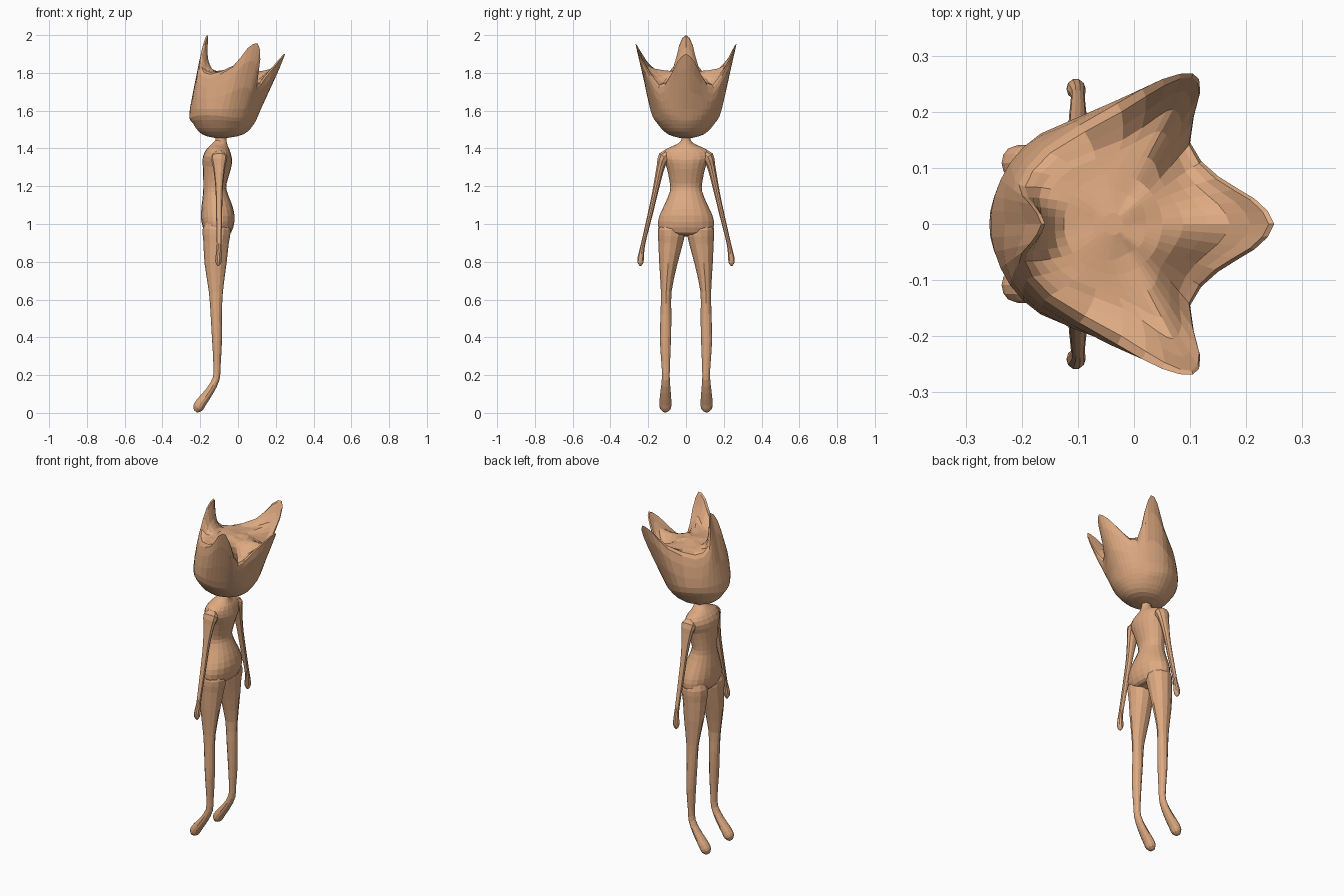
import bpy, math
from mathutils import Vector

skin = bpy.data.materials.new("skin")
skin.diffuse_color = (0.73, 0.40, 0.22, 1)


def spline(pts, n, closed=False):
    """Catmull-Rom curve through tuples of any length, n steps per span."""
    c, out = len(pts), []
    get = lambda i: pts[i % c] if closed else pts[min(max(i, 0), c - 1)]
    for i in range(c if closed else c - 1):
        a, b, d, e = (get(i + k) for k in (-1, 0, 1, 2))
        for s in range(n):
            t = s / n
            out.append(tuple(0.5 * (2 * q + (r - p) * t + (2 * p - 5 * q + 4 * r - w) * t * t
                                    + (3 * q - p - 3 * r + w) * t ** 3)
                             for p, q, r, w in zip(a, b, d, e)))
    if not closed:
        out.append(tuple(pts[-1]))
    return out


def loft(name, rings, mirror=False):
    """Skin closed rings with quads and cap both ends."""
    n = len(rings[0])
    verts = [tuple(p) for r in rings for p in r]
    faces = [(k * n + i, k * n + (i + 1) % n, (k + 1) * n + (i + 1) % n, (k + 1) * n + i)
             for k in range(len(rings) - 1) for i in range(n)]
    faces += [tuple(reversed(range(n))), tuple(range(len(verts) - n, len(verts)))]
    me = bpy.data.meshes.new(name)
    me.from_pydata(verts, [], faces)
    me.materials.append(skin)
    ob = bpy.data.objects.new(name, me)
    bpy.context.collection.objects.link(ob)
    if mirror:
        m = ob.modifiers.new("mirror", 'MIRROR')
        m.use_axis = (False, True, False)
    bpy.context.view_layer.objects.active = ob
    ob.select_set(True)
    bpy.ops.object.mode_set(mode='EDIT')
    bpy.ops.mesh.select_all(action='SELECT')
    bpy.ops.mesh.normals_make_consistent(inside=False)
    bpy.ops.object.mode_set(mode='OBJECT')
    ob.select_set(False)
    return ob


def tube(name, sections, sides, mirror=False):
    """Limb through sections (x, y, z, radius_x, radius_y)."""
    pts = spline(sections, 2)
    rings = []
    for i, p in enumerate(pts):
        t = Vector(pts[min(i + 1, len(pts) - 1)][:3]) - Vector(pts[max(i - 1, 0)][:3])
        v = t.cross(Vector((1, 0, 0))).normalized()
        u = v.cross(t).normalized()
        rx, ry = max(p[3], 0.003), max(p[4], 0.003)
        rings.append([Vector(p[:3]) + u * rx * math.cos(a) + v * ry * math.sin(a)
                      for a in (2 * math.pi * k / sides for k in range(sides))])
    return loft(name, rings, mirror)


# Torso with neck
tube("torso", [
    (-0.09, 0, 1.48, 0.026, 0.024), (-0.09, 0, 1.44, 0.03, 0.026),
    (-0.095, 0, 1.415, 0.045, 0.06), (-0.10, 0, 1.39, 0.062, 0.115),
    (-0.108, 0, 1.35, 0.078, 0.125), (-0.112, 0, 1.30, 0.075, 0.103),
    (-0.122, 0, 1.22, 0.062, 0.086), (-0.122, 0, 1.17, 0.063, 0.086),
    (-0.114, 0, 1.10, 0.08, 0.115), (-0.107, 0, 1.04, 0.089, 0.142),
    (-0.108, 0, 0.99, 0.083, 0.148), (-0.115, 0, 0.955, 0.066, 0.125),
    (-0.115, 0, 0.935, 0.02, 0.04)], 20)

# Legs with feet
tube("legs", [
    (-0.112, 0.078, 1.03, 0.05, 0.05), (-0.113, 0.077, 0.97, 0.074, 0.072),
    (-0.116, 0.082, 0.90, 0.067, 0.065), (-0.119, 0.094, 0.79, 0.058, 0.048),
    (-0.117, 0.105, 0.64, 0.037, 0.028), (-0.115, 0.106, 0.52, 0.030, 0.029),
    (-0.111, 0.109, 0.38, 0.026, 0.029), (-0.111, 0.107, 0.25, 0.019, 0.022),
    (-0.116, 0.107, 0.18, 0.019, 0.021), (-0.150, 0.108, 0.115, 0.022, 0.027),
    (-0.195, 0.109, 0.055, 0.028, 0.032), (-0.213, 0.109, 0.025, 0.027, 0.029),
    (-0.225, 0.109, 0.008, 0.010, 0.012)], 12, True)

# Arms with hands
tube("arms", [
    (-0.10, 0.09, 1.375, 0.02, 0.02), (-0.10, 0.115, 1.355, 0.044, 0.034),
    (-0.10, 0.132, 1.31, 0.034, 0.024), (-0.10, 0.148, 1.24, 0.024, 0.019),
    (-0.10, 0.165, 1.16, 0.018, 0.016), (-0.10, 0.190, 1.05, 0.016, 0.014),
    (-0.10, 0.219, 0.93, 0.013, 0.012), (-0.10, 0.232, 0.87, 0.013, 0.013),
    (-0.103, 0.240, 0.82, 0.017, 0.018), (-0.104, 0.241, 0.795, 0.015, 0.016),
    (-0.104, 0.241, 0.779, 0.005, 0.005)], 10, True)

# Head: columns from front to back (angle, spike rim xyz, inner slope xyz)
columns = [
    (0, -0.165, 0, 2.0, -0.16, 0, 1.88),
    (15, -0.185, 0.035, 1.95, -0.166, 0.03, 1.86),
    (35, -0.205, 0.07, 1.82, -0.165, 0.065, 1.81),
    (58, -0.16, 0.135, 1.77, -0.12, 0.11, 1.805),
    (85, -0.03, 0.215, 1.83, -0.02, 0.15, 1.81),
    (103, 0.05, 0.258, 1.93, 0.04, 0.19, 1.83),
    (118, 0.105, 0.268, 1.955, 0.07, 0.205, 1.84),
    (127, 0.118, 0.235, 1.87, 0.085, 0.18, 1.80),
    (138, 0.10, 0.145, 1.72, 0.08, 0.12, 1.75),
    (152, 0.15, 0.085, 1.78, 0.11, 0.07, 1.765),
    (168, 0.215, 0.045, 1.86, 0.15, 0.035, 1.80),
    (180, 0.25, 0, 1.90, 0.17, 0, 1.82)]


def oval(z, x0, x1, hw):
    """Egg ring at the column angles, from x0 (front) to x1 (back)."""
    return [((x0 + x1) / 2 - (x1 - x0) / 2 * math.cos(math.radians(c[0])),
             hw * math.sin(math.radians(c[0])), z) for c in columns]


half = [oval(1.455, -0.12, -0.06, 0.03), oval(1.475, -0.19, 0.03, 0.095),
        oval(1.53, -0.236, 0.085, 0.15), oval(1.61, -0.255, 0.122, 0.19),
        [c[1:4] for c in columns], [c[4:7] for c in columns],
        oval(1.81, -0.125, 0.05, 0.09), oval(1.82, -0.055, -0.02, 0.02)]
# Mirror the half rings, then smooth around and along
rings = [spline(h + [(x, -y, z) for x, y, z in h[-2:0:-1]], 2, True) for h in half]
strips = [spline(col, 3) for col in zip(*rings)]
loft("spiked_head", list(zip(*strips)))
